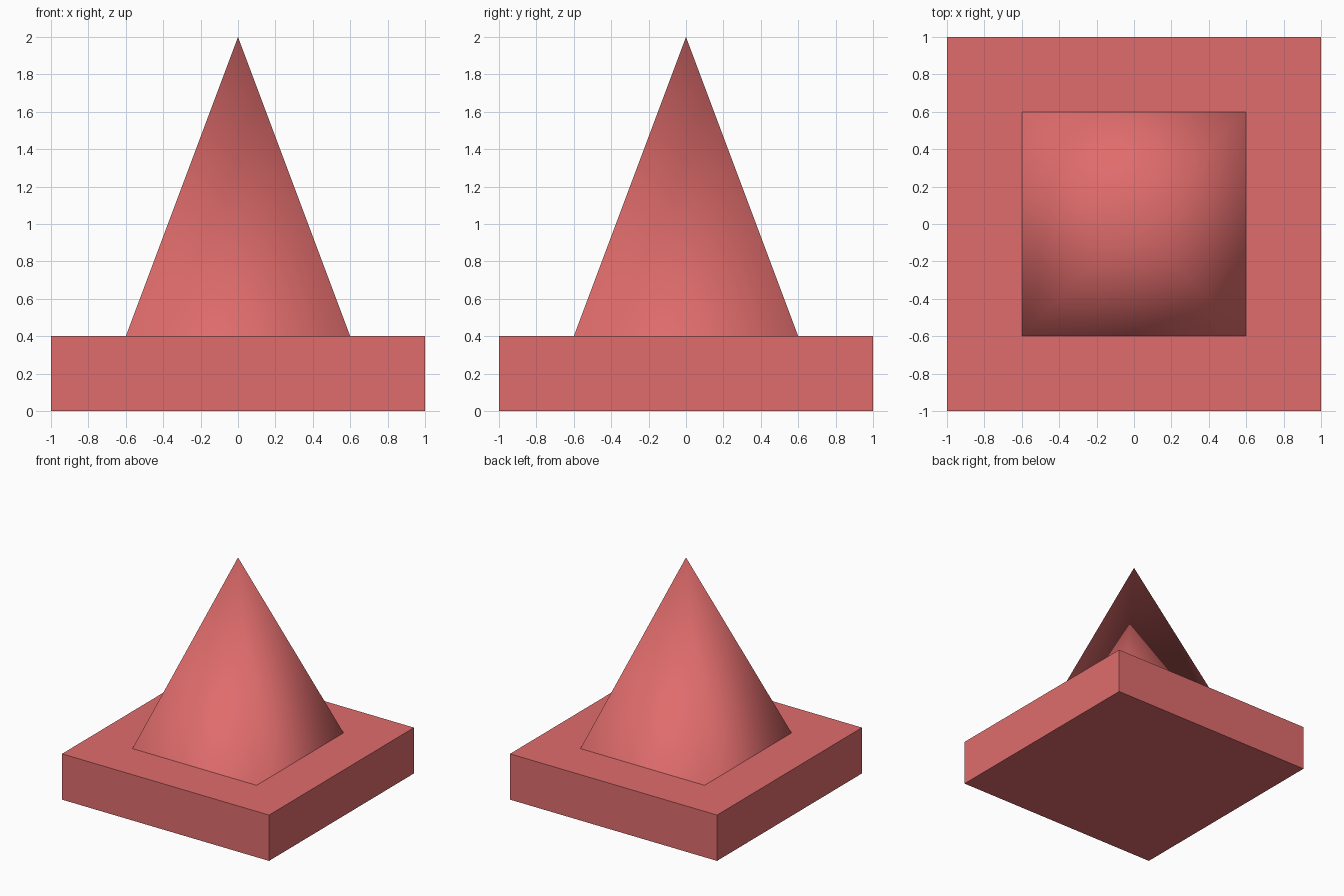
import bpy
import math

if "Cube" in bpy.data.objects:
    bpy.data.objects.remove(bpy.data.objects["Cube"])

coral = bpy.data.materials.new("coral_red")
coral.diffuse_color = (0.745, 0.15, 0.15, 1.0)
coral.use_nodes = True
coral.node_tree.nodes["Principled BSDF"].inputs["Base Color"].default_value = coral.diffuse_color

# Square base slab
bpy.ops.mesh.primitive_cube_add(size=1, location=(0, 0, 0.2))
base = bpy.context.object
base.name = "base_slab"
base.scale = (2, 2, 0.4)
bpy.ops.object.transform_apply(location=False, rotation=False, scale=True)
base.data.materials.append(coral)

# Four-sided spike, smooth shaded across its edges, open underneath
bpy.ops.mesh.primitive_cone_add(vertices=4, radius1=0.6 * math.sqrt(2), radius2=0,
                                depth=1.6, end_fill_type='NOTHING',
                                location=(0, 0, 1.2), rotation=(0, 0, math.pi / 4))
spike = bpy.context.object
spike.name = "pyramid_spike"
bpy.ops.object.transform_apply(location=False, rotation=True, scale=False)
bpy.ops.object.shade_smooth()
spike.data.materials.append(coral)
